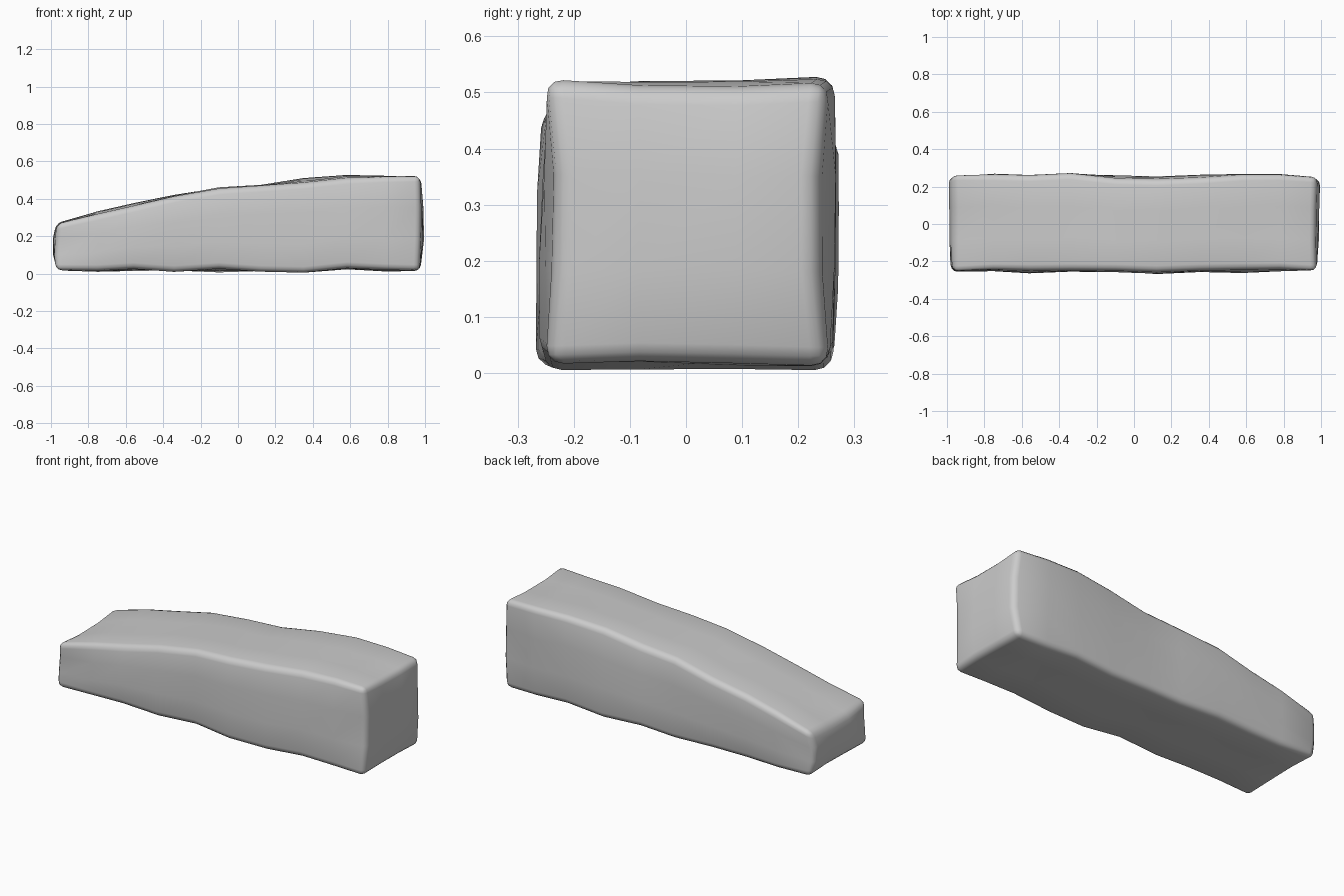
import bpy, bmesh, math, random
from mathutils import Vector

if "Cube" in bpy.data.objects:
    bpy.data.objects.remove(bpy.data.objects["Cube"])

random.seed(4)
NY, NZ = 3, 3

# Hand-read wobble of the four long edges at each station along x
X = [-0.972, -0.75, -0.56, -0.34, -0.10, 0.12, 0.35, 0.58, 0.78, 0.975]
front_bottom = [(-.262, .018), (-.245, .012), (-.258, .028), (-.248, .012), (-.252, .028),
                (-.265, .012), (-.255, .006), (-.262, .032), (-.248, .018), (-.252, .016)]
front_top = [(-.260, .268), (-.244, .320), (-.252, .362), (-.245, .415), (-.250, .455),
             (-.258, .470), (-.250, .488), (-.246, .515), (-.243, .520), (-.252, .526)]
back_top = [(.265, .275), (.264, .335), (.258, .380), (.272, .420), (.242, .463),
            (.236, .474), (.248, .514), (.264, .530), (.264, .523), (.255, .520)]
back_bottom = [(.262, .014), (.258, .012), (.254, .012), (.262, .014), (.258, .008),
               (.254, .014), (.262, .006), (.262, .022), (.258, .012), (.254, .012)]
LAST = len(X) - 1


def place(i, j, k):
    """Blend the four long edges, then bow the ends and sides."""
    v, w = j / NY, k / NZ
    low = Vector(front_bottom[i]).lerp(Vector(back_bottom[i]), v)
    high = Vector(front_top[i]).lerp(Vector(back_top[i]), v)
    y, z = low.lerp(high, w)
    x = X[i]
    bow_v, bow_w = 4 * v * (1 - v), 4 * w * (1 - w)
    # End rims pinch inwards, the middle stretches bulge slightly
    bulge = -0.016 if i in (0, LAST) else 0.007
    if j in (0, NY):
        y += (1 if j else -1) * bulge * bow_w
    if k in (0, NZ):
        z += (1 if k else -0.5) * (bulge if i in (0, LAST) else -0.002) * bow_v
    if i == 0:
        x -= 0.022 * bow_w * (0.4 + 0.6 * v)
    if i == LAST:
        x += 0.02 * bow_w * (0.3 + 0.7 * v)
    r = random.uniform
    return Vector((x + r(-.004, .004), y + r(-.003, .003), z + r(-.003, .003)))


bm = bmesh.new()
verts = {}


def vert(key):
    if key not in verts:
        verts[key] = bm.verts.new(place(*key))
    return verts[key]


# Skin the six sides of the lattice
size = (LAST, NY, NZ)
for axis in range(3):
    a, b = [n for n in range(3) if n != axis]
    for end in (0, size[axis]):
        for p in range(size[a]):
            for q in range(size[b]):
                quad = []
                for dp, dq in ((0, 0), (1, 0), (1, 1), (0, 1)):
                    key = [0, 0, 0]
                    key[axis], key[a], key[b] = end, p + dp, q + dq
                    quad.append(vert(tuple(key)))
                bm.faces.new(quad)
bmesh.ops.recalc_face_normals(bm, faces=bm.faces)

# Worn rounded edges
sharp = [e for e in bm.edges if e.calc_face_angle() > math.radians(45)]
bmesh.ops.bevel(bm, geom=sharp, offset=0.033, segments=3, profile=0.5, affect='EDGES')
for f in bm.faces:
    f.smooth = True

mesh = bpy.data.meshes.new("stone_beam")
bm.to_mesh(mesh)
bm.free()
beam = bpy.data.objects.new("stone_beam", mesh)
bpy.context.collection.objects.link(beam)
